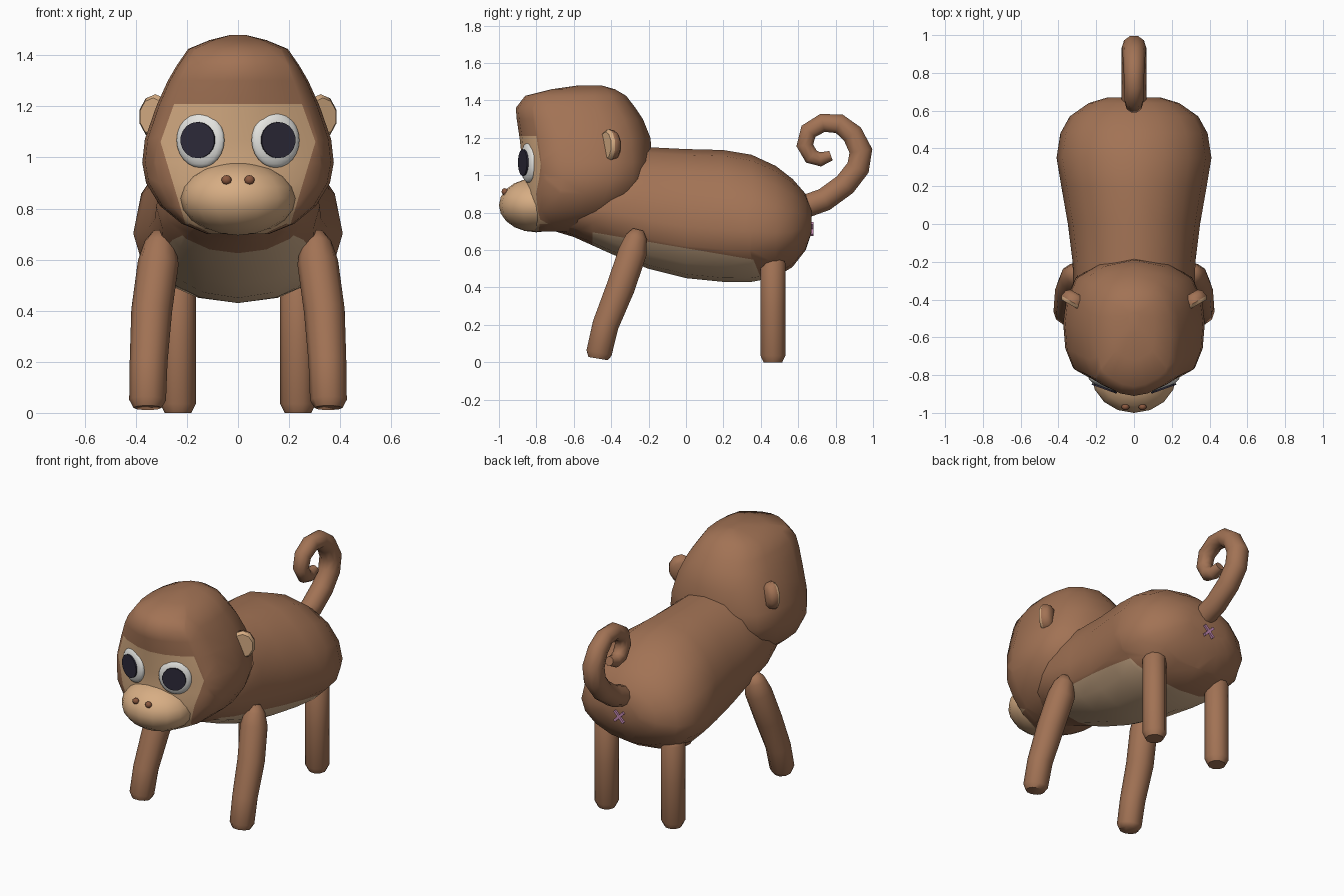
import bpy, bmesh, math
from mathutils import Vector, Matrix

if "Cube" in bpy.data.objects:
    bpy.data.objects.remove(bpy.data.objects["Cube"])


def material(name, rgb):
    m = bpy.data.materials.new(name)
    m.diffuse_color = (*rgb, 1)
    m.use_nodes = True
    m.node_tree.nodes["Principled BSDF"].inputs["Base Color"].default_value = m.diffuse_color
    return m


BROWN = material("brown fur", (0.36, 0.17, 0.09))
TAN = material("tan skin", (0.68, 0.42, 0.23))
BELLY = material("pale belly", (0.68, 0.46, 0.28))
WHITE = material("eye white", (0.78, 0.78, 0.75))
DARK = material("dark pupil", (0.025, 0.022, 0.04))
NOSE = material("nostril brown", (0.26, 0.10, 0.05))
PINK = material("pink", (0.55, 0.25, 0.45))


def finish(name, bm, mats, angle=50, matrix=None):
    """Turn a bmesh into a shaded object."""
    if matrix:
        bm.transform(matrix)
    bmesh.ops.recalc_face_normals(bm, faces=bm.faces)
    me = bpy.data.meshes.new(name)
    bm.to_mesh(me)
    bm.free()
    for m in mats:
        me.materials.append(m)
    ob = bpy.data.objects.new(name, me)
    bpy.context.collection.objects.link(ob)
    bpy.ops.object.select_all(action='DESELECT')
    ob.select_set(True)
    bpy.context.view_layer.objects.active = ob
    bpy.ops.object.shade_smooth_by_angle(angle=math.radians(angle))
    return ob


def loft(rings):
    """Skin a list of equal-length closed rings and cap both ends."""
    bm = bmesh.new()
    vs = [[bm.verts.new(p) for p in r] for r in rings]
    n = len(vs[0])
    for a, b in zip(vs, vs[1:]):
        for i in range(n):
            j = (i + 1) % n
            bm.faces.new((a[i], a[j], b[j], b[i]))
    bm.faces.new(vs[0])
    bm.faces.new(vs[-1])
    bmesh.ops.recalc_face_normals(bm, faces=bm.faces)
    return bm


def tube(name, path, radii, n=10):
    """Round limb along a path that never runs along x."""
    pts = [Vector(p) for p in path]
    rings = []
    for i, p in enumerate(pts):
        t = (pts[min(i + 1, len(pts) - 1)] - pts[max(i - 1, 0)]).normalized()
        u = (Vector((1, 0, 0)) - t * t.x).normalized()
        v = t.cross(u)
        angles = [2 * math.pi * k / n for k in range(n)]
        rings.append([p + radii[i] * (u * math.cos(a) + v * math.sin(a)) for a in angles])
    return finish(name, loft(rings), [BROWN], 60)


def cut(bm, co, no, keep):
    """Slice the faces passing a test so colour borders are crisp."""
    faces = [f for f in bm.faces if keep(f)]
    geom = set(faces)
    for f in faces:
        geom.update(f.edges)
        geom.update(f.verts)
    bmesh.ops.bisect_plane(bm, geom=list(geom), plane_co=co, plane_no=no)


def ellipsoid(name, loc, radii, mat, seg=16, rings=10, turn=0):
    bm = bmesh.new()
    bmesh.ops.create_uvsphere(bm, u_segments=seg, v_segments=rings, radius=1)
    m = Matrix.Translation(loc) @ Matrix.Rotation(turn, 4, 'Z') @ Matrix.Diagonal((*radii, 1))
    return finish(name, bm, [mat], 60, m)


# Body: y, top, bottom, half width
stations = [(-.7, .95, .70, .15), (-.6, 1.08, .67, .26), (-.4, 1.15, .58, .32),
            (-.2, 1.15, .50, .325), (0, 1.14, .45, .35), (.2, 1.135, .43, .385),
            (.35, 1.11, .43, .41), (.48, 1.05, .455, .39), (.57, .98, .51, .34),
            (.64, .90, .60, .24), (.67, .82, .69, .14)]
rings = []
for y, top, bot, w in stations:
    mid = bot + .4 * (top - bot)
    ring = []
    for k in range(16):
        a = 2 * math.pi * k / 16
        s = math.sin(a)
        ring.append((w * math.cos(a), y, mid + s * (top - mid if s > 0 else mid - bot)))
    rings.append(ring)
bm = loft(rings)
low = lambda f: f.calc_center_median().z < .8
belly_planes = [(Vector((0, 0, .61)), Vector((0, .17, 1))),
                (Vector((0, -.5, 0)), Vector((0, -1, 0))),
                (Vector((0, .38, .5)), Vector((0, 1, .4)))]
for co, no in belly_planes:
    cut(bm, co, no, low)
for f in bm.faces:
    c = f.calc_center_median()
    f.material_index = int(all((c - co).dot(no) < 0 for co, no in belly_planes))
finish("body", bm, [BROWN, BELLY])

# Head: horizontal slices as z, front y, back y, half width
half = [(0, 0), (.3, .02), (.62, .08), (.86, .15), (.97, .3), (1, .5),
        (.96, .68), (.82, .85), (.5, .95), (0, 1)]
outline = half + [(-x, t) for x, t in half[-2:0:-1]]
slices = [(.70, -.83, -.55, .12), (.74, -.85, -.40, .22), (.81, -.86, -.28, .305),
          (.90, -.87, -.22, .36), (.98, -.865, -.18, .375), (1.07, -.875, -.18, .365),
          (1.20, -.89, -.19, .32), (1.30, -.905, -.23, .275), (1.36, -.91, -.27, .24),
          (1.425, -.86, -.32, .195), (1.46, -.72, -.38, .11), (1.48, -.58, -.45, .03)]
bm = loft([[(x * w, yf + t * (yb - yf), z) for x, t in outline] for z, yf, yb, w in slices])
front = lambda f: f.calc_center_median().y < -.7
face_planes = [(Vector((0, 0, 1.21)), Vector((0, 0, 1)))]
for s in (1, -1):
    face_planes.append((Vector((s * .3, 0, 1.07)), Vector((s * .14, 0, .05))))
    face_planes.append((Vector((s * .3, 0, 1.05)), Vector((s * .33, 0, -.1))))
for co, no in face_planes:
    cut(bm, co, no, front)
for f in bm.faces:
    c = f.calc_center_median()
    f.material_index = int(front(f) and f.normal.y < -.2 and
                           all((c - co).dot(no) < 0 for co, no in face_planes))
finish("head", bm, [BROWN, TAN])
ellipsoid("muzzle", (0, -.80, .84), (.225, .2, .145), TAN)

# Tail curl
curl = [(.60, .82), (.74, .87), (.85, .95), (.92, 1.04), (.935, 1.13), (.89, 1.22),
        (.82, 1.275), (.73, 1.28), (.655, 1.235), (.635, 1.16), (.67, 1.10),
        (.72, 1.085), (.775, 1.105)]
tube("tail", [(0, y, z) for y, z in curl],
     [.065] * 5 + [.06, .055, .052, .05, .047, .045, .04, .028])

# Paired parts
for s, side in ((1, "left"), (-1, "right")):
    tube("front_leg_" + side,
         [(s * .305, -.255, .71), (s * .305, -.265, .67), (s * .312, -.285, .59),
          (s * .338, -.35, .40), (s * .35, -.43, .20), (s * .354, -.465, .05),
          (s * .354, -.47, .02)],
         [.03, .06, .08, .08, .074, .072, .055])
    tube("back_leg_" + side,
         [(s * .235, .465, z) for z in (0, .035, .3, .53, .57)],
         [.052, .07, .07, .07, .045])

    # Ear disc with a tan front
    bm = bmesh.new()
    bmesh.ops.create_cone(bm, cap_ends=True, segments=10, radius1=.075, radius2=.092, depth=.07)
    bmesh.ops.bevel(bm, geom=[e for e in bm.edges if abs(e.verts[0].co.z - e.verts[1].co.z) < .01],
                    offset=.018, segments=1, affect='EDGES')
    bmesh.ops.recalc_face_normals(bm, faces=bm.faces)
    for f in bm.faces:
        f.material_index = int(f.normal.z > .3)
    turn = Matrix.Rotation(s * math.radians(30), 4, 'Z') @ Matrix.Rotation(math.pi / 2, 4, 'X')
    finish("ear_" + side, bm, [BROWN, TAN], 50,
           Matrix.Translation((s * .315, -.40, 1.16)) @ turn @ Matrix.Diagonal((.85, 1, 1, 1)))

    # Eye, pupil plate and nostril
    tilt = s * math.radians(20)
    ellipsoid("eye_" + side, (s * .147, -.842, 1.068), (.1, .032, .108), WHITE, 20, 12, tilt)
    bm = bmesh.new()
    bmesh.ops.create_cone(bm, cap_ends=True, segments=18, radius1=.071, radius2=.071, depth=.009)
    spin = Matrix.Rotation(tilt, 4, 'Z')
    out = spin @ Vector((0, -.03, 0))
    finish("pupil_" + side, bm, [DARK], 30,
           Matrix.Translation(Vector((s * .147, -.842, 1.068)) + out) @ spin
           @ Matrix.Rotation(math.pi / 2, 4, 'X'))
    ellipsoid("nostril_" + side, (s * .045, -.968, .912), (.021, .018, .019), NOSE, 10, 6)

    # Crossed mark under the tail
    bm = bmesh.new()
    bmesh.ops.create_cube(bm, size=1)
    finish("cross_bar_" + side, bm, [PINK], 30,
           Matrix.Translation((0, .673, .712)) @ Matrix.Rotation(s * math.pi / 4, 4, 'Y')
           @ Matrix.Diagonal((.09, .018, .016, 1)))
